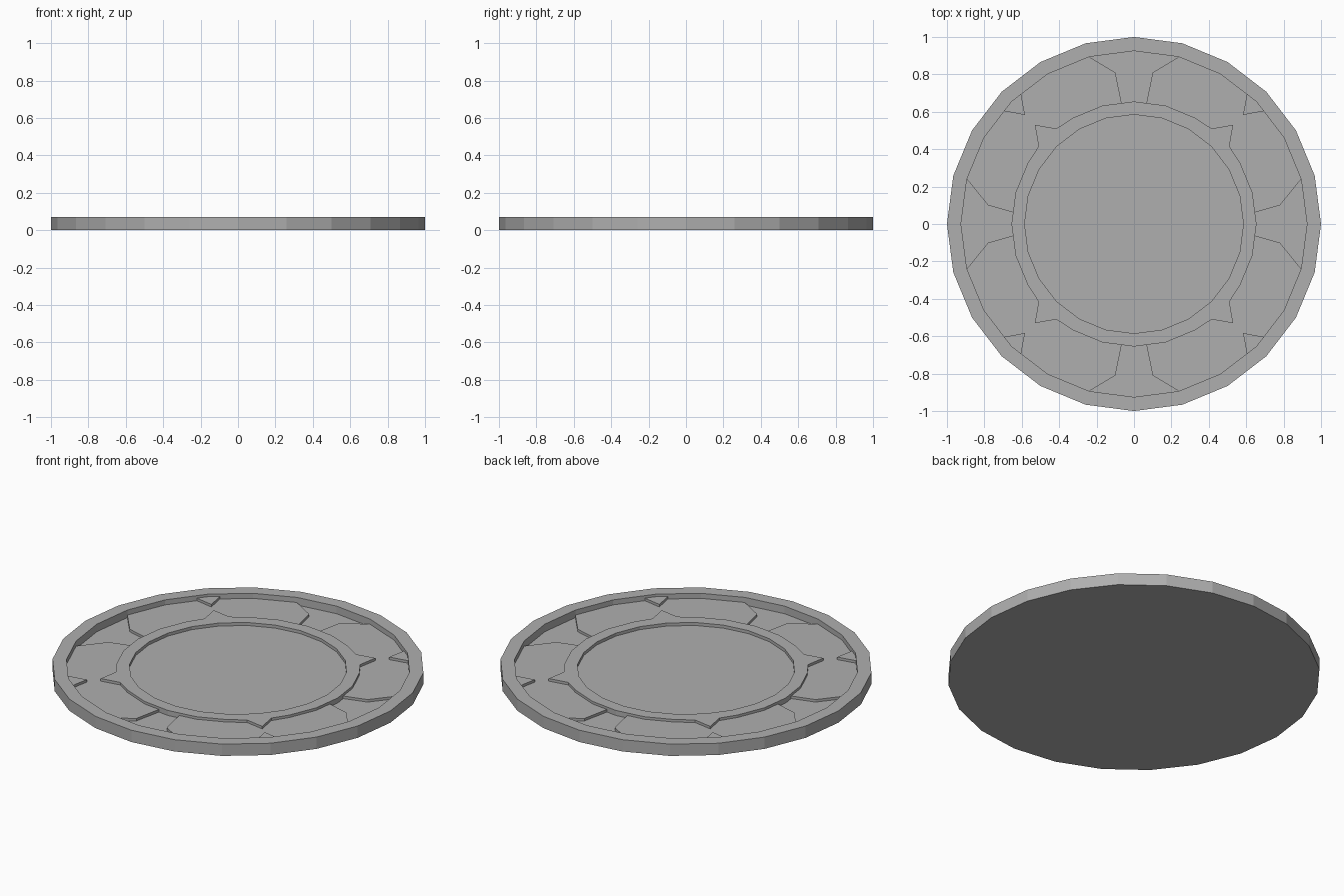
import bpy, bmesh
from math import sin, cos, radians

if "Cube" in bpy.data.objects:
    bpy.data.objects.remove(bpy.data.objects["Cube"])

SIDES = 24
Z_RIM, Z_RING, Z_PANEL, Z_FLOOR, Z_CENTRE = 0.07, 0.055, 0.04, 0.025, 0.037
R_RIM, R_RING, R_CENTRE = 0.925, 0.655, 0.585

grey = bpy.data.materials.new("dark_grey")
grey.diffuse_color = (0.43, 0.43, 0.43, 1)
grey.use_nodes = True
grey.node_tree.nodes["Principled BSDF"].inputs["Base Color"].default_value = grey.diffuse_color


def finish(bm, name):
    bmesh.ops.recalc_face_normals(bm, faces=bm.faces)
    mesh = bpy.data.meshes.new(name)
    bm.to_mesh(mesh)
    bm.free()
    mesh.materials.append(grey)
    obj = bpy.data.objects.new(name, mesh)
    bpy.context.collection.objects.link(obj)


def polar(r, deg):
    return (r * cos(radians(deg)), r * sin(radians(deg)))


def bridge(name, loops, cap=False, closed=False):
    # joins (points, z) loops with quads; flat caps or a closed ring section
    bm = bmesh.new()
    rings = [[bm.verts.new((x, y, z)) for x, y in pts] for pts, z in loops]
    pairs = list(zip(rings, rings[1:]))
    if closed:
        pairs.append((rings[-1], rings[0]))
    for a, b in pairs:
        for i in range(len(a)):
            j = (i + 1) % len(a)
            bm.faces.new((a[i], a[j], b[j], b[i]))
    if cap:
        bm.faces.new(rings[0])
        bm.faces.new(rings[-1])
    finish(bm, name)


def mirrored_prisms(name, outline, z0, z1):
    # one outline mirrored into all four quarters of the disc
    for k, (sx, sy) in enumerate([(1, 1), (-1, 1), (-1, -1), (1, -1)]):
        pts = [(x * sx, y * sy) for x, y in outline]
        bridge(f"{name}_{k + 1}", [(pts, z0), (pts, z1)], cap=True)


def circle(r):
    return [polar(r, i * 360 / SIDES) for i in range(SIDES)]


def turned(quarter):
    # repeats a quarter outline round the disc
    pts = list(quarter)
    for _ in range(3):
        quarter = [(-y, x) for x, y in quarter]
        pts += quarter
    return pts


def middle(a, b):
    return ((a[0] + b[0]) / 2, (a[1] + b[1]) / 2)


# disc with raised rim, sunken track and flat centre
bridge("disc", [(circle(1), 0), (circle(1), Z_RIM), (circle(R_RIM), Z_RIM),
                (circle(R_RIM), Z_FLOOR), (circle(0.62), Z_FLOOR),
                (circle(0.62), Z_CENTRE)], cap=True)

# inner ring with a pointed tooth on each diagonal
r = {a: polar(R_RING, a) for a in range(0, 90, 15)}
c = {a: polar(R_CENTRE, a) for a in range(0, 90, 15)}
outer = turned([r[0], r[15], r[30], (0.51, 0.415), (0.53, 0.53), (0.415, 0.51), r[60], r[75]])
inner = turned([c[0], c[15], c[30], middle(c[30], c[45]), c[45],
                middle(c[45], c[60]), c[60], c[75]])
bridge("ring", [(outer, Z_FLOOR), (outer, Z_RING), (inner, Z_RING), (inner, Z_FLOOR)],
       closed=True)

# raised diagonal panels between rim and ring
panel = [polar(R_RIM, a) for a in range(15, 76, 15)]
panel += [(0.10, 0.81), (0.065, 0.64)]
panel += [polar(0.645, a) for a in range(75, 14, -15)]
panel += [(0.64, 0.06), (0.78, 0.10)]
mirrored_prisms("panel", panel, Z_FLOOR, Z_PANEL)

# pointed teeth growing inward from the rim
mirrored_prisms("rim_tooth", [(0.583, 0.583), (0.695, 0.604), polar(R_RIM, 45),
                              (0.604, 0.695)], Z_PANEL, Z_RING)
